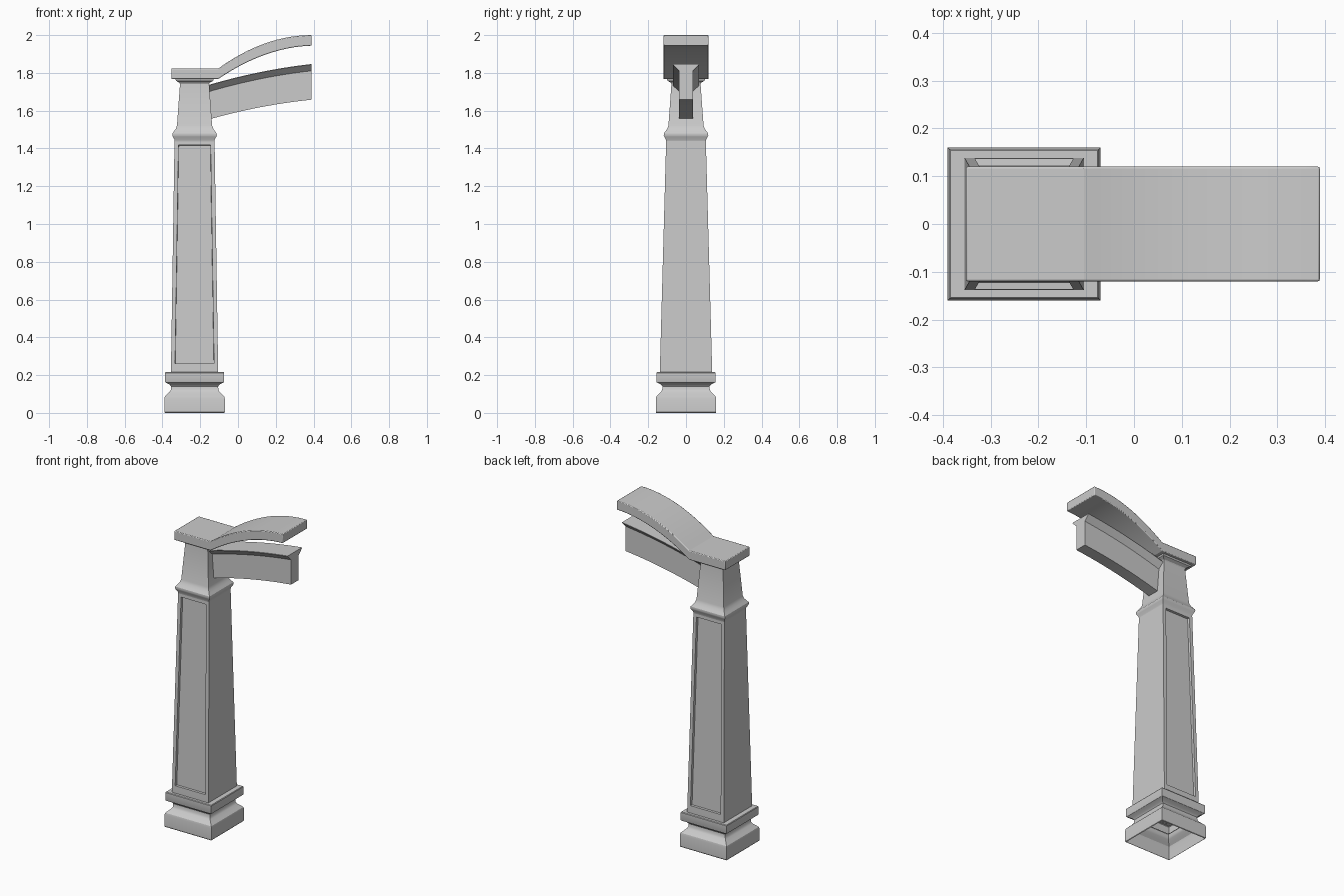
import bpy, bmesh, math

if "Cube" in bpy.data.objects:
    bpy.data.objects.remove(bpy.data.objects["Cube"])

CX = -0.23  # pillar axis


def finish(name, bm, bevel=0.0, angle=30):
    bmesh.ops.recalc_face_normals(bm, faces=bm.faces)
    me = bpy.data.meshes.new(name)
    bm.to_mesh(me)
    bm.free()
    ob = bpy.data.objects.new(name, me)
    bpy.context.collection.objects.link(ob)
    if bevel:
        mod = ob.modifiers.new("edge_bevel", 'BEVEL')
        mod.width, mod.segments = bevel, 2
        mod.limit_method, mod.angle_limit = 'ANGLE', math.radians(40)
    bpy.ops.object.select_all(action='DESELECT')
    ob.select_set(True)
    bpy.context.view_layer.objects.active = ob
    bpy.ops.object.shade_smooth_by_angle(angle=math.radians(angle))
    return ob


def loft(rings, cap_start=True, cap_end=True):
    """Bridge a list of equal-length closed point loops."""
    bm = bmesh.new()
    loops = [[bm.verts.new(p) for p in r] for r in rings]
    n = len(loops[0])
    for a, b in zip(loops, loops[1:]):
        for i in range(n):
            j = (i + 1) % n
            bm.faces.new((a[i], a[j], b[j], b[i]))
    if cap_start:
        bm.faces.new(loops[0][::-1])
    if cap_end:
        bm.faces.new(loops[-1])
    return bm


def rect(hx, hy, z):
    return [(CX + sx * hx, sy * hy, z) for sx, sy in ((-1, -1), (1, -1), (1, 1), (-1, 1))]


def square_stack(profile, **caps):
    return loft([rect(h, h, z) for h, z in profile], **caps)


# Plinth: hollow underneath, with a scotia and a flange
finish("plinth", square_stack([
    (0.157, 0), (0.16, 0.004), (0.16, 0.075), (0.157, 0.087), (0.147, 0.097),
    (0.132, 0.111), (0.126, 0.122), (0.125, 0.14), (0.132, 0.15), (0.148, 0.158),
    (0.155, 0.162), (0.157, 0.166), (0.157, 0.212), (0.154, 0.216), (0.12, 0.216)],
    cap_start=False, cap_end=False))

# Tapered shaft with sunken panels front and back
bm = loft([rect(0.125, 0.1385, 0.215), rect(0.1247, 0.138, 0.24), rect(0.106, 0.105, 1.44)],
          cap_start=False, cap_end=False)
panels = [f for f in bm.faces if abs(f.calc_center_median().y) > 0.05
          and f.calc_center_median().z > 0.5]
bmesh.ops.recalc_face_normals(bm, faces=bm.faces)
bmesh.ops.inset_individual(bm, faces=panels, thickness=0.03)
bmesh.ops.inset_individual(bm, faces=panels, thickness=0.002, depth=-0.014)
finish("shaft", bm)

# Collar moulding, neck and flare below the cap
finish("neck", square_stack([
    (0.105, 1.437), (0.107, 1.448), (0.115, 1.462), (0.118, 1.47), (0.117, 1.48),
    (0.108, 1.492), (0.099, 1.505), (0.093, 1.522), (0.077, 1.742),
    (0.080, 1.748), (0.098, 1.758), (0.102, 1.768)], cap_start=False))

# Cap slab running into the swept handrail
T = 0.056
path = [(-0.352, 1.823)]
for i in range(17):
    x = -0.105 + 0.494 * i / 16
    path.append((x, 2.0 - 0.177 * ((0.389 - x) / 0.494) ** 2))
rings = []
for i, (x, z) in enumerate(path):
    t = T + (0.004 * math.sin(math.pi * (i - 1) / 16) if i else 0)
    rings.append([(x, -0.12, z - t), (x, 0.12, z - t), (x, 0.12, z), (x, -0.12, z)])
finish("cap_rail", loft(rings), bevel=0.004)

# Arched beam under the rail with a flared top edge
rings = []
for i in range(13):
    t = i / 12
    x = -0.16 + 0.549 * t
    bow = 0.05 * t * (1 - t)
    zb = 1.552 + 0.106 * t + bow
    zt = 1.735 + 0.112 * t + bow
    half = [(0.037, zb), (0.037, zt - 0.036), (0.07, zt - 0.003), (0.07, zt)]
    rings.append([(x, y, z) for y, z in half] + [(x, -y, z) for y, z in reversed(half)])
finish("beam", loft(rings))
